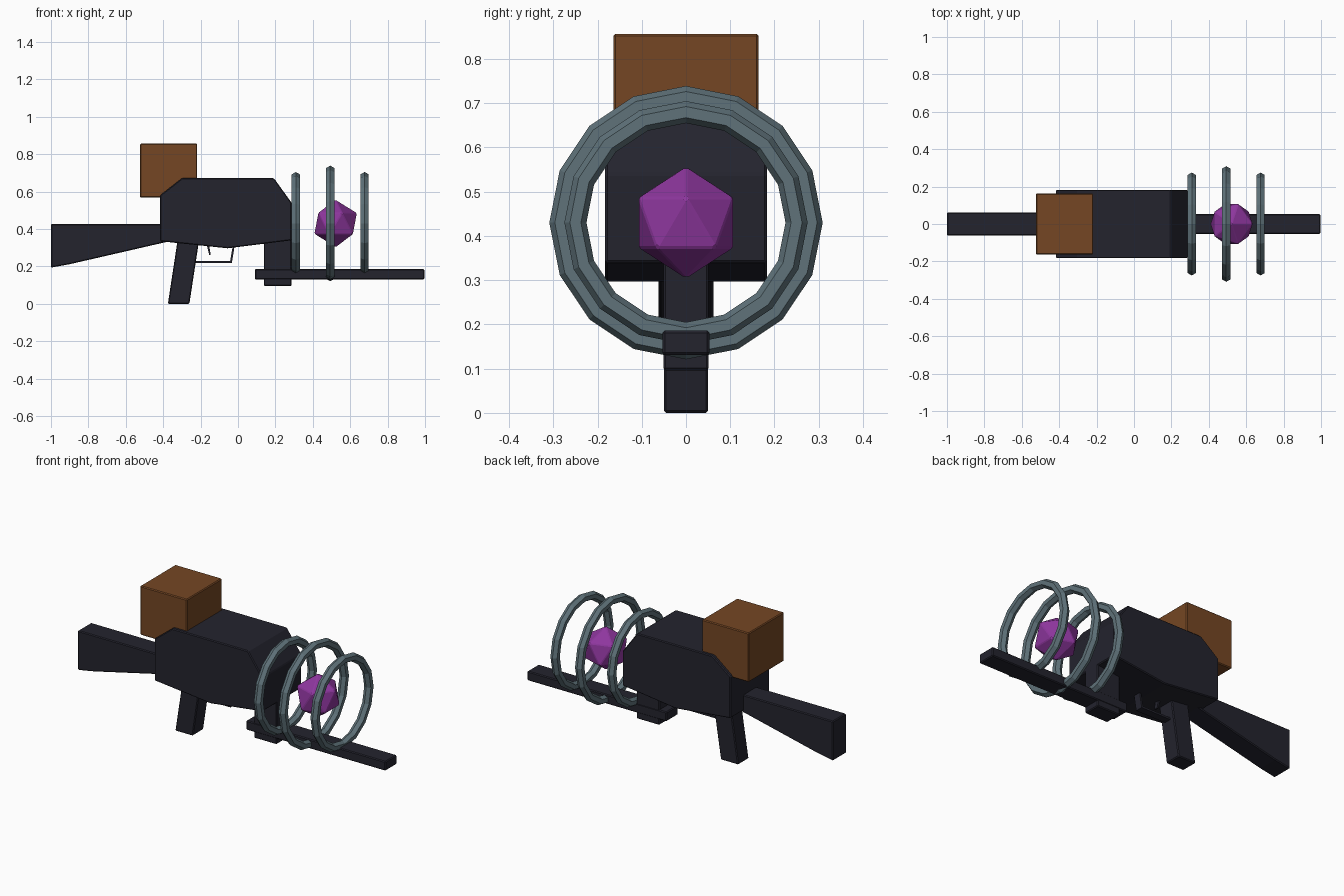
import bpy, bmesh, math
from mathutils import Vector

if "Cube" in bpy.data.objects:
    bpy.data.objects.remove(bpy.data.objects["Cube"])


def material(name, rgb):
    m = bpy.data.materials.new(name)
    m.diffuse_color = (*rgb, 1)
    m.use_nodes = True
    m.node_tree.nodes["Principled BSDF"].inputs["Base Color"].default_value = m.diffuse_color
    return m


DARK = material("dark_gunmetal", (0.017, 0.017, 0.027))
BROWN = material("brown", (0.178, 0.062, 0.017))
GREY = material("blue_grey", (0.115, 0.170, 0.195))
PURPLE = material("purple", (0.27, 0.037, 0.34))


def finish(name, bm, mat, bevel=0.0):
    bmesh.ops.recalc_face_normals(bm, faces=bm.faces)
    mesh = bpy.data.meshes.new(name)
    bm.to_mesh(mesh)
    bm.free()
    mesh.materials.append(mat)
    obj = bpy.data.objects.new(name, mesh)
    bpy.context.collection.objects.link(obj)
    if bevel:
        mod = obj.modifiers.new("edge_bevel", 'BEVEL')
        mod.width = bevel
        mod.segments = 1
    return obj


def extrude_profile(name, points, half_width, mat, bevel=0.005):
    """Side profile in x/z, given thickness along y."""
    bm = bmesh.new()
    face = bm.faces.new([bm.verts.new((x, -half_width, z)) for x, z in points])
    out = bmesh.ops.extrude_face_region(bm, geom=[face])
    verts = [v for v in out["geom"] if isinstance(v, bmesh.types.BMVert)]
    bmesh.ops.translate(bm, verts=verts, vec=(0, 2 * half_width, 0))
    return finish(name, bm, mat, bevel)


def box(name, x0, x1, z0, z1, half_width, mat, bevel=0.005):
    return extrude_profile(name, [(x0, z0), (x1, z0), (x1, z1), (x0, z1)],
                           half_width, mat, bevel)


def ring(name, x, major, minor=0.025, sides=16, tube=6, z=0.43):
    """Faceted torus around the x axis."""
    bm = bmesh.new()
    grid = []
    for i in range(sides):
        a = 2 * math.pi * i / sides
        loop = []
        for j in range(tube):
            b = 2 * math.pi * j / tube
            r = major + minor * math.cos(b)
            loop.append(bm.verts.new((x + minor * math.sin(b),
                                      r * math.sin(a), z + r * math.cos(a))))
        grid.append(loop)
    for i in range(sides):
        p, q = grid[i], grid[(i + 1) % sides]
        for j in range(tube):
            k = (j + 1) % tube
            bm.faces.new((p[j], p[k], q[k], q[j]))
    return finish(name, bm, GREY)


# Main body, stock and grip
extrude_profile("body", [(-0.417, 0.335), (-0.055, 0.297), (0.287, 0.34), (0.287, 0.54),
                         (0.192, 0.672), (-0.30, 0.672), (-0.417, 0.58)], 0.183, DARK)
extrude_profile("stock", [(-1.0, 0.194), (-0.90, 0.212), (-0.36, 0.336),
                          (-0.36, 0.427), (-1.0, 0.427)], 0.062, DARK)
extrude_profile("grip", [(-0.375, 0.0), (-0.26, 0.0), (-0.205, 0.36), (-0.32, 0.36)],
                0.05, DARK)

# Trigger guard and trigger
extrude_profile("trigger_guard", [(-0.235, 0.218), (-0.033, 0.218), (-0.018, 0.31),
                                  (-0.028, 0.31), (-0.042, 0.229), (-0.235, 0.229)],
                0.022, DARK, 0)
extrude_profile("trigger", [(-0.154, 0.262), (-0.146, 0.262), (-0.155, 0.32),
                            (-0.168, 0.32)], 0.012, DARK, 0)

# Front post and long rail
box("front_post", 0.138, 0.287, 0.096, 0.37, 0.051, DARK)
box("rail", 0.09, 0.997, 0.131, 0.186, 0.053, DARK)

# Crate on top
box("top_crate", -0.523, -0.218, 0.568, 0.857, 0.164, BROWN)

# Hoops around the crystal
for label, x, radius in (("rear", 0.309, 0.25), ("middle", 0.493, 0.284),
                         ("front", 0.677, 0.25)):
    ring(label + "_hoop", x, radius)

# Floating crystal
bm = bmesh.new()
bmesh.ops.create_icosphere(bm, subdivisions=1, radius=0.127)
bmesh.ops.translate(bm, verts=bm.verts, vec=Vector((0.522, 0, 0.43)))
finish("crystal", bm, PURPLE, 0.004)
